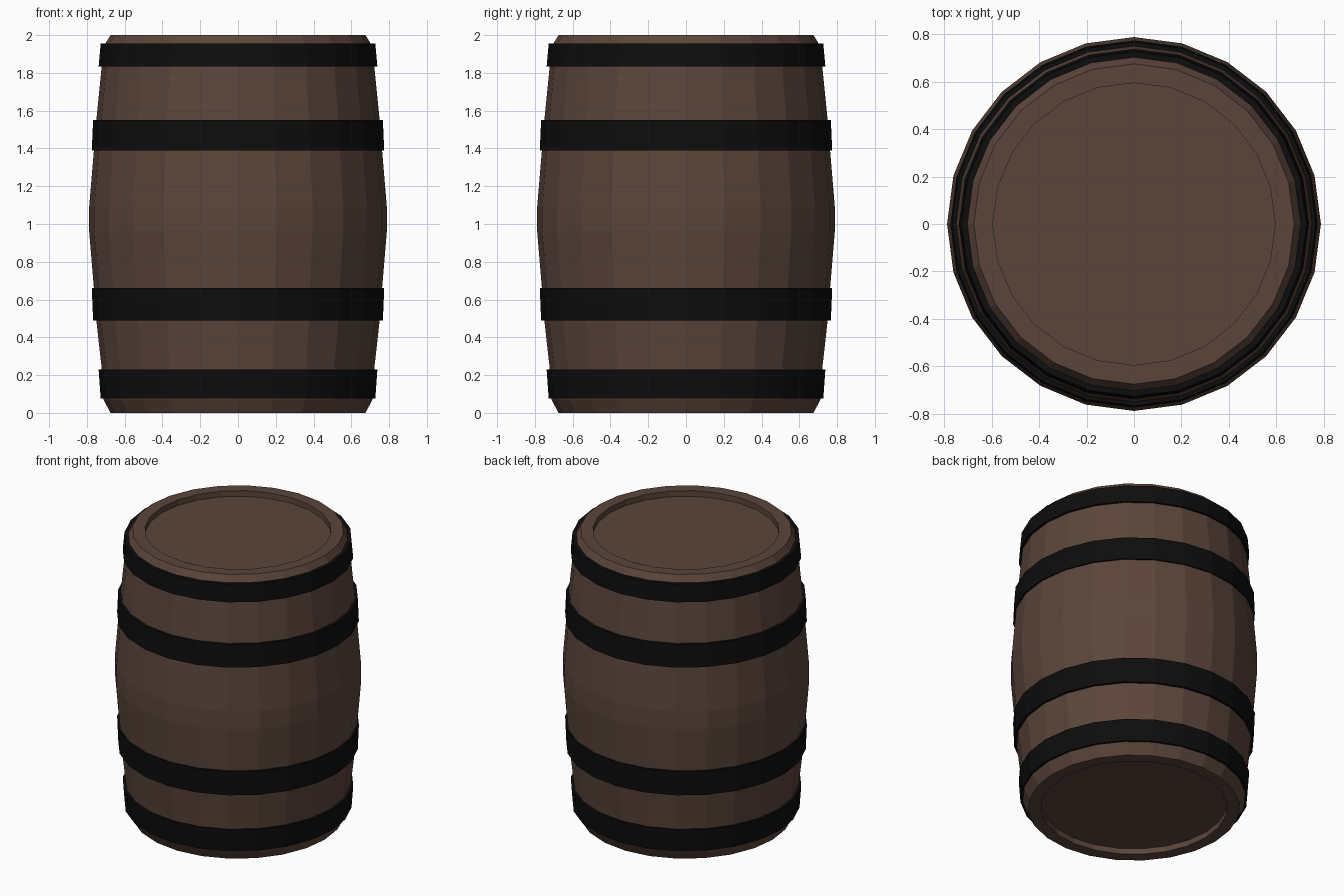
import bpy, bmesh
from math import cos, sin, tau

if "Cube" in bpy.data.objects:
    bpy.data.objects.remove(bpy.data.objects["Cube"])

SIDES = 24


def material(name, color):
    m = bpy.data.materials.new(name)
    m.diffuse_color = (*color, 1)
    m.use_nodes = True
    m.node_tree.nodes["Principled BSDF"].inputs["Base Color"].default_value = m.diffuse_color
    return m


wood = material("dark_wood", (0.105, 0.06, 0.044))
iron = material("black_iron", (0.004, 0.004, 0.004))


def lathe(name, profile, mat, closed=False):
    """Spin an (r, z) profile around z; open profiles get end caps."""
    bm = bmesh.new()
    rings = [[bm.verts.new((r * cos(tau * i / SIDES), r * sin(tau * i / SIDES), z))
              for i in range(SIDES)] for r, z in profile]
    pairs = list(zip(rings, rings[1:]))
    if closed:
        pairs.append((rings[-1], rings[0]))
    else:
        bm.faces.new(rings[0])
        bm.faces.new(rings[-1])
    for a, b in pairs:
        for i in range(SIDES):
            j = (i + 1) % SIDES
            bm.faces.new((a[i], a[j], b[j], b[i]))
    bmesh.ops.recalc_face_normals(bm, faces=bm.faces)
    me = bpy.data.meshes.new(name)
    bm.to_mesh(me)
    bm.free()
    me.materials.append(mat)
    ob = bpy.data.objects.new(name, me)
    bpy.context.collection.objects.link(ob)
    return ob


# Bulging staves with chamfered rims and recessed heads
lathe("barrel_body", [
    (0.595, 0.04), (0.595, 0), (0.675, 0), (0.712, 0.07), (0.722, 0.24),
    (0.75, 0.49), (0.763, 0.66), (0.788, 0.96), (0.788, 1.09),
    (0.763, 1.39), (0.75, 1.55), (0.722, 1.83), (0.712, 1.94),
    (0.675, 2), (0.595, 2), (0.595, 1.96)], wood)

# Iron hoops: bottom z, top z, bottom radius, top radius
hoops = {
    "hoop_bottom": (0.077, 0.23, 0.727, 0.738),
    "hoop_lower": (0.488, 0.66, 0.767, 0.774),
    "hoop_upper": (1.39, 1.55, 0.774, 0.767),
    "hoop_top": (1.833, 1.955, 0.738, 0.727),
}
for name, (z0, z1, r0, r1) in hoops.items():
    lathe(name, [(r0 - 0.035, z0), (r0, z0), (r1, z1), (r1 - 0.035, z1)], iron, True)
